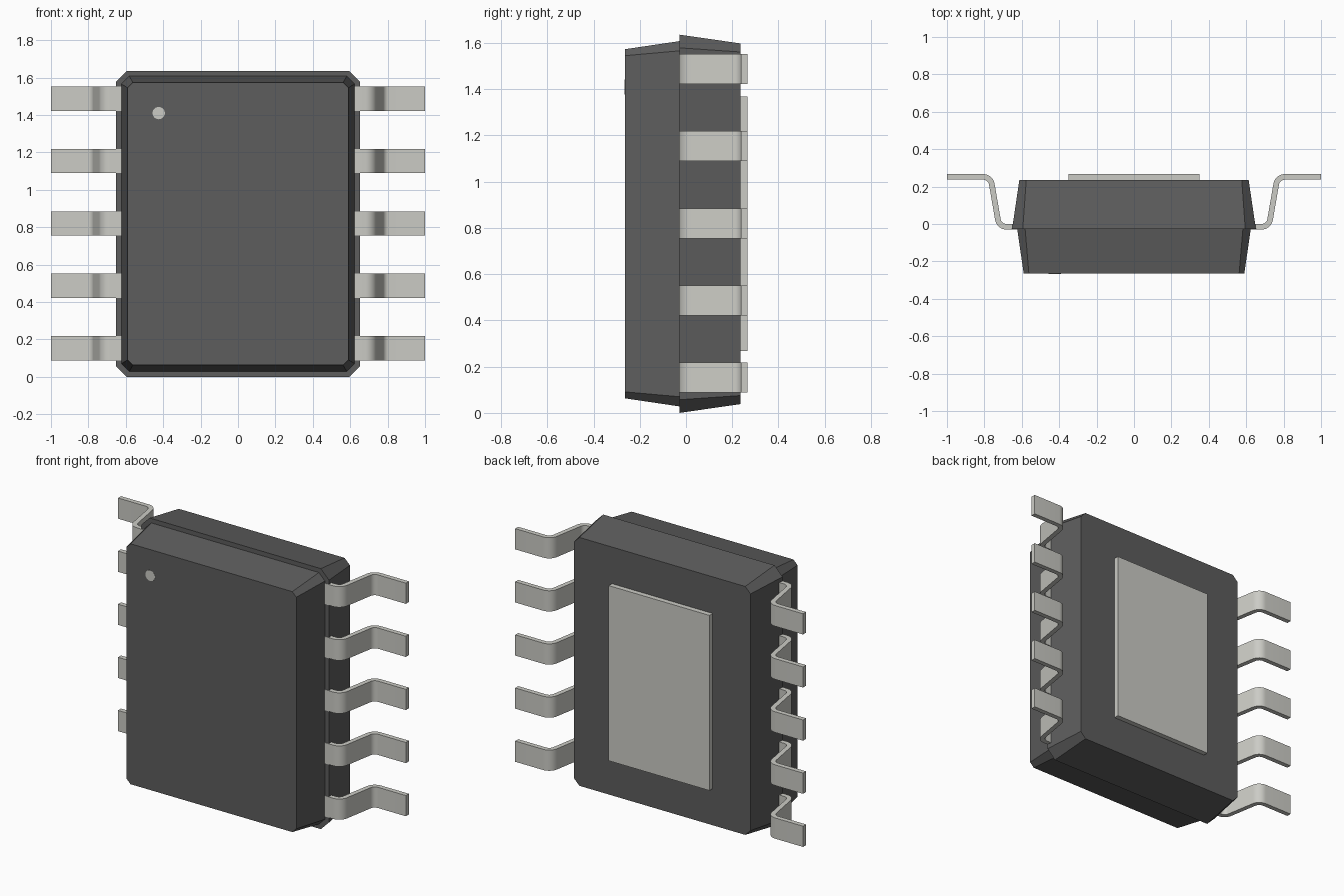
import bpy, bmesh, math
from mathutils import Vector

if "Cube" in bpy.data.objects:
    bpy.data.objects.remove(bpy.data.objects["Cube"])


def material(name, rgb):
    m = bpy.data.materials.new(name)
    m.diffuse_color = (*rgb, 1)
    m.use_nodes = True
    m.node_tree.nodes["Principled BSDF"].inputs["Base Color"].default_value = m.diffuse_color
    return m


PLASTIC = material("dark_plastic", (0.11, 0.11, 0.11))
METAL = material("tin_metal", (0.6, 0.6, 0.56))


def loft(name, rings, mat, smooth=False):
    """Closed solid skinned through rings that have equal point counts."""
    bm = bmesh.new()
    loops = [[bm.verts.new(p) for p in ring] for ring in rings]
    n = len(loops[0])
    for a, b in zip(loops, loops[1:]):
        for i in range(n):
            j = (i + 1) % n
            bm.faces.new((a[i], a[j], b[j], b[i]))
    bm.faces.new(loops[0][::-1])
    bm.faces.new(loops[-1])
    bmesh.ops.recalc_face_normals(bm, faces=bm.faces)
    me = bpy.data.meshes.new(name)
    bm.to_mesh(me)
    bm.free()
    me.materials.append(mat)
    ob = bpy.data.objects.new(name, me)
    bpy.context.collection.objects.link(ob)
    if smooth:
        bpy.ops.object.select_all(action='DESELECT')
        ob.select_set(True)
        bpy.context.view_layer.objects.active = ob
        bpy.ops.object.shade_smooth_by_angle(angle=math.radians(30))
    return ob


MID = 0.818  # height of the package centre


def octagon(y, hx, hz, c):
    """Rectangle with cut corners, in the plane at depth y."""
    quarter = [(hx, hz - c), (hx - c, hz)]
    pts = quarter + [(-x, z) for x, z in quarter[::-1]]
    pts += [(-x, -z) for x, z in pts]
    return [(x, y, MID + z) for x, z in pts]


# Package body: tapered front half, ledge at the seam, tapered back half
loft("package_body", [
    octagon(-0.264, 0.59, 0.755, 0.028),
    octagon(-0.028, 0.624, 0.79, 0.042),
    octagon(-0.028, 0.652, 0.818, 0.057),
    octagon(0.235, 0.613, 0.78, 0.037),
], PLASTIC)

# Thermal pad on the back
loft("thermal_pad", [octagon(y, 0.35, 0.55, 0)[::2] for y in (0.22, 0.267)], METAL)

# Pin one marker on the front face
loft("pin_one_dot", [
    [(-0.424 + 0.033 * math.cos(t), y, 1.41 + 0.033 * math.sin(t))
     for t in (math.tau * k / 32 for k in range(32))]
    for y in (-0.266, -0.255)], METAL)


def filleted(path, r, steps=8):
    """Round the inner corners of a polyline; returns (point, normal) pairs."""
    def normal(d):
        return Vector((-d.y, d.x))
    pts = [Vector(p) for p in path]
    out = [(pts[0], normal((pts[1] - pts[0]).normalized()))]
    for a, b, c in zip(pts, pts[1:], pts[2:]):
        d0, d1 = (b - a).normalized(), (c - b).normalized()
        turn = math.atan2(d0.x * d1.y - d0.y * d1.x, d0.dot(d1))
        s = math.copysign(1, turn)
        start = b - d0 * r * math.tan(abs(turn) / 2)
        centre = start + normal(d0) * s * r
        n0 = normal(d0)
        for k in range(steps + 1):
            t = turn * k / steps
            n = Vector((n0.x * math.cos(t) - n0.y * math.sin(t),
                        n0.x * math.sin(t) + n0.y * math.cos(t)))
            out.append((centre - n * s * r, n))
    out.append((pts[-1], normal((pts[-1] - pts[-2]).normalized())))
    return out


# Gull-wing leads: five per side, mirrored across x
T, W = 0.015, 0.065  # half thickness, half width
bend = filleted([(0.58, -0.015), (0.721, -0.015), (0.767, 0.252), (1.0, 0.252)], 0.047)
for side, label in ((1, "right"), (-1, "left")):
    for i in range(5):
        z = 0.153 + i * 0.3335
        rings = []
        for p, n in bend:
            a, b = p + n * T, p - n * T
            rings.append([(side * q.x, q.y, z + h)
                          for q, h in ((a, -W), (a, W), (b, W), (b, -W))])
        loft(f"{label}_lead_{i + 1}", rings, METAL, smooth=True)
